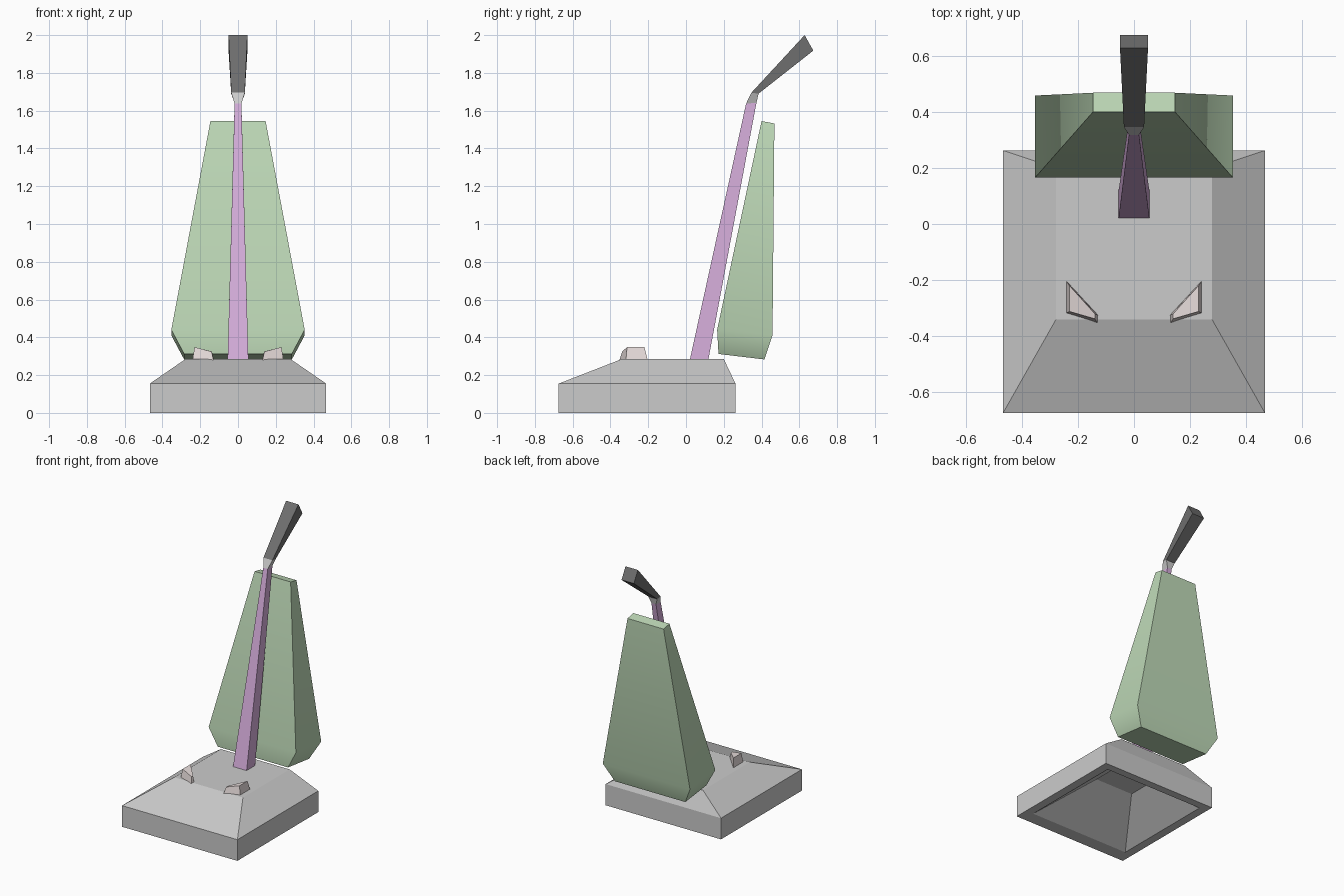
import bpy, bmesh

if "Cube" in bpy.data.objects:
    bpy.data.objects.remove(bpy.data.objects["Cube"])


def material(name, rgb):
    m = bpy.data.materials.new(name)
    m.diffuse_color = (*rgb, 1)
    m.use_nodes = True
    m.node_tree.nodes["Principled BSDF"].inputs["Base Color"].default_value = m.diffuse_color
    return m


def loft(name, rings, mat=None, smooth_angle=None):
    """Closed solid skinned through four-cornered rings, capped at both ends."""
    bm = bmesh.new()
    loops = [[bm.verts.new(p) for p in ring] for ring in rings]
    for a, b in zip(loops, loops[1:]):
        for i in range(4):
            j = (i + 1) % 4
            bm.faces.new((a[i], a[j], b[j], b[i]))
    bm.faces.new(loops[0])
    bm.faces.new(loops[-1])
    bmesh.ops.recalc_face_normals(bm, faces=bm.faces)
    me = bpy.data.meshes.new(name)
    bm.to_mesh(me)
    bm.free()
    if smooth_angle:
        me.polygons.foreach_set("use_smooth", [True] * len(me.polygons))
        me.set_sharp_from_angle(angle=smooth_angle)
    if mat:
        me.materials.append(mat)
    ob = bpy.data.objects.new(name, me)
    bpy.context.collection.objects.link(ob)
    return ob


def rect(x, y0, y1, z):
    """Level rectangle, symmetric in x."""
    return [(-x, y0, z), (x, y0, z), (x, y1, z), (-x, y1, z)]


def tilted(x, front, back):
    """Rectangle of half width x between two (y, z) points."""
    return [(-x, *front), (x, *front), (x, *back), (-x, *back)]


green = material("bag_green", (0.52, 0.70, 0.48))
purple = material("pole_purple", (0.67, 0.42, 0.71))
dark = material("grip_dark", (0.16, 0.16, 0.16))
pink = material("pedal_pink", (0.80, 0.72, 0.71))

# Hollow floor head: sloping recess underneath, rim, outer shell
loft("floor_head", [
    rect(0.155, -0.21, 0.08, 0.20),
    rect(0.405, -0.575, 0.205, 0),
    rect(0.467, -0.674, 0.262, 0),
    rect(0.467, -0.674, 0.262, 0.155),
    rect(0.278, -0.34, 0.20, 0.285),
])

# Dust bag
loft("dust_bag", [
    tilted(0.285, (0.172, 0.312), (0.415, 0.283)),
    tilted(0.353, (0.165, 0.44), (0.458, 0.41)),
    tilted(0.146, (0.40, 1.545), (0.468, 1.532)),
], green, 0.79)

# Pole, neck and grip
pole_foot = tilted(0.055, (0.02, 0.28), (0.118, 0.28))
pole_top = tilted(0.018, (0.318, 1.637), (0.373, 1.642))
neck_top = tilted(0.036, (0.346, 1.695), (0.384, 1.69))
grip_end = tilted(0.05, (0.628, 2.0), (0.674, 1.918))
loft("pole", [pole_foot, pole_top], purple)
loft("neck", [pole_top, neck_top])
loft("grip", [neck_top, grip_end], dark)

# Pair of pedals
pedals = loft("pedals", [
    [(0.241, -0.203, 0.28), (0.241, -0.318, 0.28), (0.13, -0.352, 0.28), (0.128, -0.325, 0.28)],
    [(0.23, -0.22, 0.348), (0.23, -0.312, 0.348), (0.14, -0.338, 0.325), (0.138, -0.322, 0.325)],
], pink)
pedals.modifiers.new("mirror", "MIRROR")
